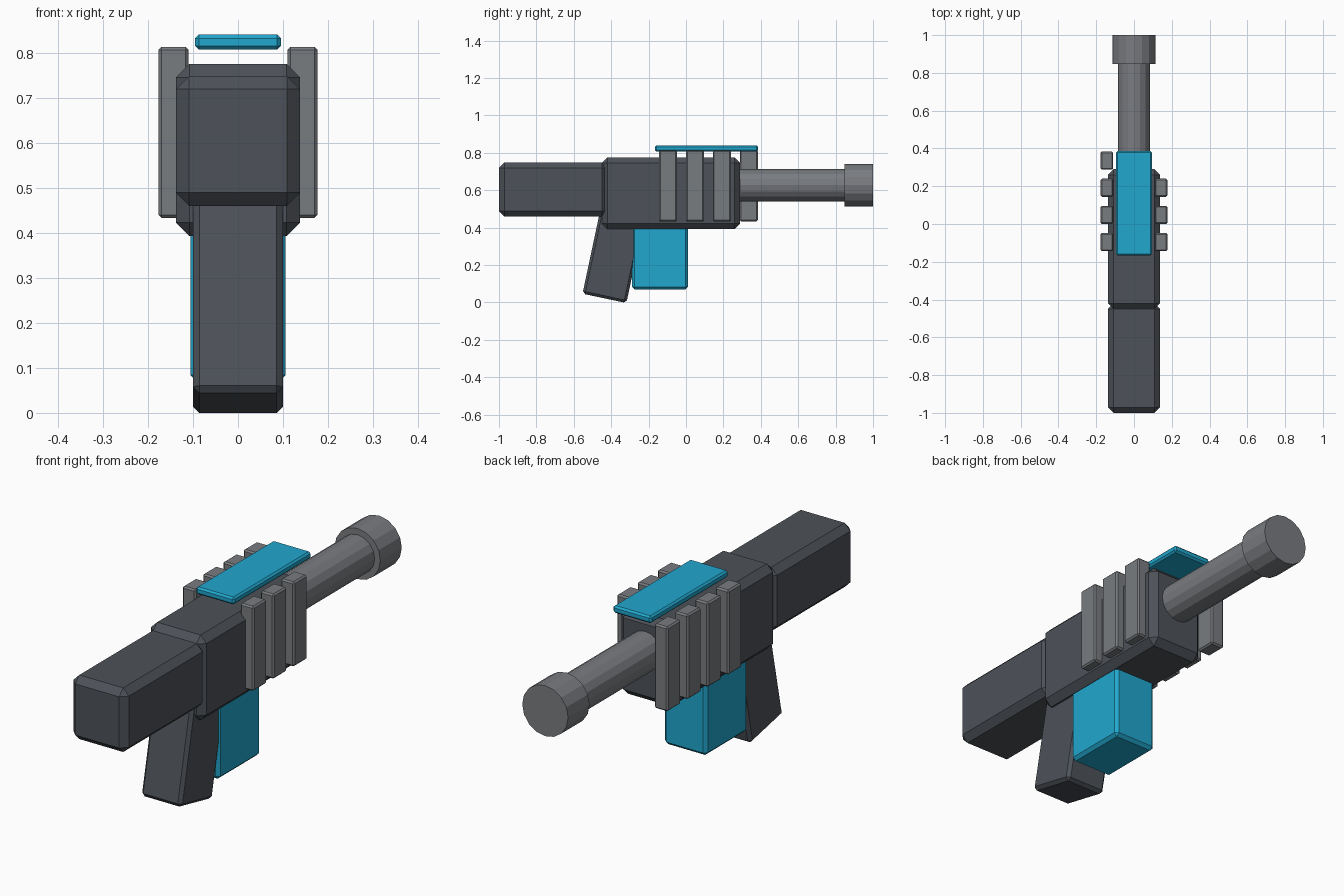
import bpy, bmesh
from math import radians
from mathutils import Matrix

if "Cube" in bpy.data.objects:
    bpy.data.objects.remove(bpy.data.objects["Cube"])


def material(name, color):
    m = bpy.data.materials.new(name)
    m.diffuse_color = (*color, 1)
    m.use_nodes = True
    m.node_tree.nodes["Principled BSDF"].inputs["Base Color"].default_value = m.diffuse_color
    return m


DARK = material("dark_grey", (0.075, 0.085, 0.1))
MID = material("mid_grey", (0.19, 0.2, 0.215))
BLUE = material("blue", (0.015, 0.39, 0.62))


def finish(name, bm, mat):
    mesh = bpy.data.meshes.new(name)
    bm.to_mesh(mesh)
    bm.free()
    mesh.materials.append(mat)
    obj = bpy.data.objects.new(name, mesh)
    bpy.context.collection.objects.link(obj)
    return obj


def box(name, x, y, z, bevel, mat):
    """Chamfered box from (min, max) ranges on each axis."""
    bm = bmesh.new()
    size = [b - a for a, b in (x, y, z)]
    centre = [(a + b) / 2 for a, b in (x, y, z)]
    bmesh.ops.create_cube(bm, size=1, matrix=Matrix.Diagonal((*size, 1)))
    bmesh.ops.bevel(bm, geom=bm.edges[:], offset=bevel, segments=1,
                    affect='EDGES', profile=0.5)
    obj = finish(name, bm, mat)
    obj.location = centre
    return obj


def tube(name, radius, y0, y1, z, mat):
    """Solid faceted cylinder along y."""
    bm = bmesh.new()
    bmesh.ops.create_cone(bm, cap_ends=True, segments=16, radius1=radius,
                          radius2=radius, depth=y1 - y0,
                          matrix=Matrix.Rotation(radians(90), 4, 'X'))
    obj = finish(name, bm, mat)
    obj.location = (0, (y0 + y1) / 2, z)
    return obj


# Main body and stock
box("body", (-0.138, 0.138), (-0.45, 0.29), (0.393, 0.775), 0.03, DARK)
box("stock", (-0.138, 0.138), (-1, -0.42), (0.46, 0.748), 0.029, DARK)

# Grip, leaning back at the bottom
grip = box("grip", (-0.1, 0.1), (-0.12, 0.12), (0, 0.46), 0.014, DARK)
lean = Matrix.Rotation(radians(-12), 4, 'X')
grip.matrix_world = (Matrix.Translation((0, -0.436, 0.022)) @ lean
                     @ Matrix.Translation((0, 0, 0.23)))

# Magazine and top plate
box("magazine", (-0.106, 0.106), (-0.29, 0.01), (0.07, 0.48), 0.014, BLUE)
box("top_plate", (-0.095, 0.095), (-0.166, 0.386), (0.807, 0.84), 0.008, BLUE)

# Side ribs: four on the left, three on the right
for side, count in (("left", 4), ("right", 3)):
    x = (-0.177, -0.11) if side == "left" else (0.11, 0.177)
    for i in range(count):
        y = -0.096 + i * 0.144
        box(f"rib_{side}_{i + 1}", x, (y - 0.048, y + 0.048),
            (0.433, 0.813), 0.007, MID)

# Barrel and muzzle
tube("barrel", 0.086, 0.2, 0.9, 0.627, MID)
tube("muzzle", 0.114, 0.848, 1.0, 0.627, MID)
